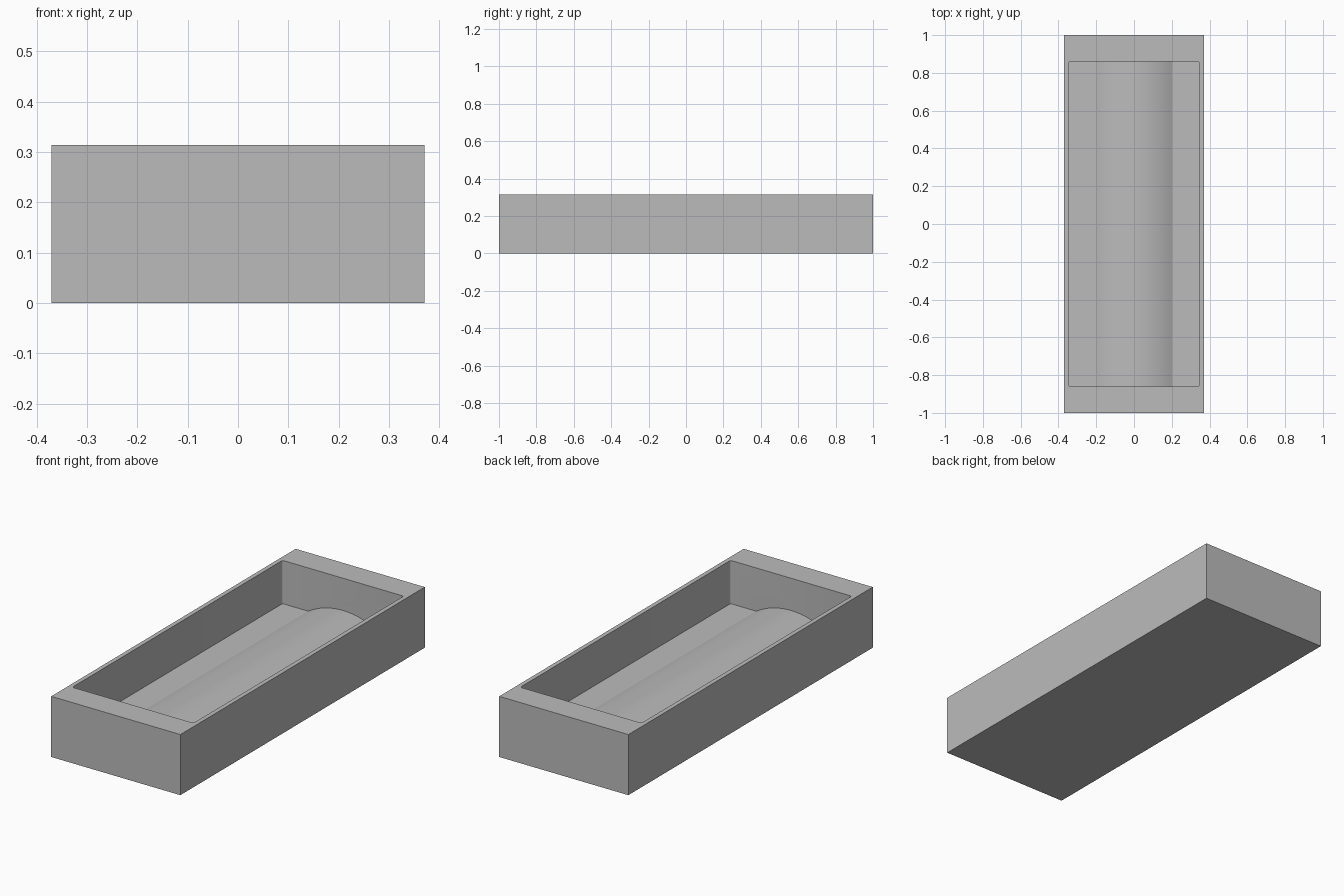
import bpy, bmesh, math

# Main dimensions
HALF_W, HALF_L, HEIGHT = 0.37, 1.0, 0.314
CAV_W, CAV_L, FLOOR = 0.347, 0.86, 0.09
HUMP_HALF, HUMP_RISE, HUMP_STEPS = 0.2, 0.057, 32

cube = bpy.data.objects.get("Cube")
if cube:
    bpy.data.objects.remove(cube, do_unlink=True)

grey = bpy.data.materials.new("plain grey")
grey.use_nodes = True
colour = (0.5, 0.5, 0.5, 1)
grey.diffuse_color = colour
grey.node_tree.nodes["Principled BSDF"].inputs["Base Color"].default_value = colour


def prism(name, profile, half_length, corner=0.0):
    """Extrude an x-z profile along y, optionally rounding its upright corners."""
    bm = bmesh.new()
    face = bm.faces.new([bm.verts.new((x, -half_length, z)) for x, z in profile])
    out = bmesh.ops.extrude_face_region(bm, geom=[face])
    moved = [v for v in out["geom"] if isinstance(v, bmesh.types.BMVert)]
    bmesh.ops.translate(bm, verts=moved, vec=(0, 2 * half_length, 0))
    bmesh.ops.recalc_face_normals(bm, faces=bm.faces)
    if corner:
        upright = [e for e in bm.edges
                   if abs(e.verts[0].co.z - e.verts[1].co.z) > HEIGHT / 2]
        bmesh.ops.bevel(bm, geom=upright, offset=corner, segments=4,
                        profile=0.5, affect='EDGES')
    mesh = bpy.data.meshes.new(name)
    bm.to_mesh(mesh)
    bm.free()
    mesh.materials.append(grey)
    obj = bpy.data.objects.new(name, mesh)
    bpy.context.collection.objects.link(obj)
    return obj


# Solid block
block = prism("tray_block", [(-HALF_W, 0), (HALF_W, 0),
                             (HALF_W, HEIGHT), (-HALF_W, HEIGHT)], HALF_L)

# Cavity whose floor carries a long circular-arc hump
radius = (HUMP_HALF ** 2 + HUMP_RISE ** 2) / (2 * HUMP_RISE)
sweep = math.asin(HUMP_HALF / radius)
arc = []
for i in range(HUMP_STEPS + 1):
    a = sweep * (2 * i / HUMP_STEPS - 1)
    arc.append((radius * math.sin(a),
                FLOOR + HUMP_RISE - radius * (1 - math.cos(a))))
top = HEIGHT + 0.1
cavity = prism("cavity_cutter",
               [(-CAV_W, top), (-CAV_W, FLOOR)] + arc + [(CAV_W, FLOOR), (CAV_W, top)],
               CAV_L, corner=0.01)
cavity.hide_render = True

# Cut the cavity and drop the cutter
cut = block.modifiers.new("cavity", 'BOOLEAN')
cut.operation = 'DIFFERENCE'
cut.solver = 'EXACT'
cut.object = cavity
bpy.ops.object.select_all(action='DESELECT')
block.select_set(True)
bpy.context.view_layer.objects.active = block
bpy.ops.object.modifier_apply(modifier=cut.name)
bpy.data.objects.remove(cavity, do_unlink=True)

# Smooth hump, crisp edges
bpy.ops.object.shade_smooth_by_angle(angle=math.radians(25))
